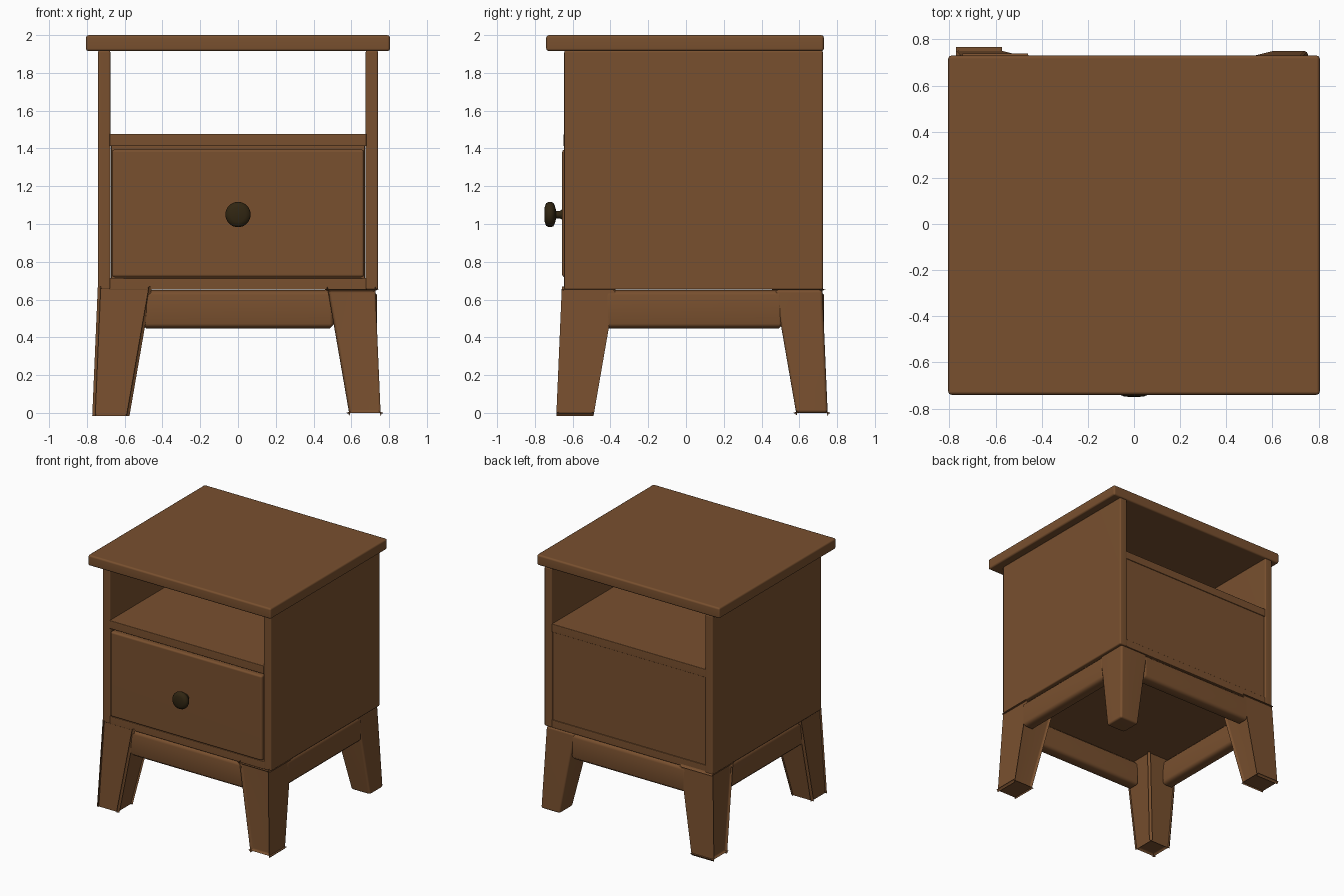
import bpy, bmesh, math
from mathutils import Vector

cube = bpy.data.objects.get("Cube")
if cube:
    bpy.data.objects.remove(cube, do_unlink=True)


def material(name, colour):
    m = bpy.data.materials.new(name)
    m.use_nodes = True
    m.diffuse_color = colour
    m.node_tree.nodes["Principled BSDF"].inputs["Base Color"].default_value = colour
    return m


WOOD = material("warm brown wood", (0.19, 0.08, 0.028, 1))
DARK = material("dark knob", (0.03, 0.019, 0.006, 1))
MID_Y = 0.04


def finish(name, bm, mat, bevel=0.0, segments=2):
    """Round the edges, then add the mesh with clean shading."""
    if bevel:
        bmesh.ops.bevel(bm, geom=bm.edges[:], offset=bevel, segments=segments,
                        profile=0.5, affect='EDGES')
    bmesh.ops.recalc_face_normals(bm, faces=bm.faces[:])
    mesh = bpy.data.meshes.new(name)
    bm.to_mesh(mesh)
    bm.free()
    mesh.materials.append(mat)
    obj = bpy.data.objects.new(name, mesh)
    bpy.context.collection.objects.link(obj)
    bpy.ops.object.select_all(action='DESELECT')
    obj.select_set(True)
    bpy.context.view_layer.objects.active = obj
    bpy.ops.object.shade_smooth_by_angle(angle=math.radians(50))
    obj.modifiers.new("Clean shading", 'WEIGHTED_NORMAL').keep_sharp = True
    return obj


def box(name, x, y, z, bevel=0.01, segments=2):
    """Box from (min, max) ranges."""
    bm = bmesh.new()
    bmesh.ops.create_cube(bm, size=1)
    for v in bm.verts:
        v.co = Vector([(r[0] + r[1]) / 2 + c * (r[1] - r[0])
                       for c, r in zip(v.co, (x, y, z))])
    return finish(name, bm, WOOD, bevel, segments)


# Cabinet
box("table_top", (-0.805, 0.805), (-0.74, 0.73), (1.915, 2.0), 0.014)
for side, s in (("left", 1), ("right", -1)):
    box(side + "_side_panel", sorted((s * 0.675, s * 0.742)), (-0.645, 0.725), (0.652, 1.918))
box("shelf", (-0.68, 0.68), (-0.648, 0.72), (1.412, 1.477), 0.004)
box("bottom_panel", (-0.68, 0.68), (-0.643, 0.72), (0.652, 0.714), 0.004)
box("back_panel", (-0.672, 0.672), (0.66, 0.715), (0.7, 1.415), 0.004)

# Drawer
box("drawer_front", (-0.668, 0.668), (-0.656, -0.58), (0.718, 1.395), 0.015)
box("drawer_body", (-0.65, 0.65), (-0.59, 0.62), (0.73, 1.37), 0)

# Aprons between the legs
for name, s in (("front", -1), ("back", 1)):
    y = sorted((MID_Y + s * 0.58, MID_Y + s * 0.69))
    box(name + "_apron", (-0.51, 0.51), y, (0.447, 0.65), 0.025, 1)
for name, s in (("left", 1), ("right", -1)):
    x = sorted((s * 0.625, s * 0.735))
    box(name + "_apron", x, (MID_Y - 0.475, MID_Y + 0.475), (0.447, 0.65), 0.025, 1)

# Tapered, splayed legs
for fb, sy in (("front", -1), ("back", 1)):
    for lr, sx in (("left", 1), ("right", -1)):
        bm = bmesh.new()
        bmesh.ops.create_cube(bm, size=1)
        for v in bm.verts:
            inner, outer = (0.475, 0.727) if v.co.z > 0 else (0.588, 0.755)
            px = outer if v.co.x > 0 else inner
            py = (outer if v.co.y > 0 else inner) - 0.045
            v.co = Vector((sx * px, MID_Y + sy * py, 0.652 if v.co.z > 0 else 0))
        finish(fb + "_" + lr + "_leg", bm, WOOD, 0.016)

# Turned knob: (radius, distance from drawer outwards)
profile = [(0.03, 0), (0.02, 0.015), (0.02, 0.035), (0.045, 0.042), (0.062, 0.05),
           (0.067, 0.063), (0.067, 0.075), (0.06, 0.089), (0.04, 0.096), (0, 0.098)]
bm = bmesh.new()
verts = [bm.verts.new((r, -0.652 - d, 1.05)) for r, d in profile]
edges = [bm.edges.new(pair) for pair in zip(verts, verts[1:])]
bmesh.ops.spin(bm, geom=verts + edges, cent=(0, 0, 1.05), axis=(0, 1, 0),
               angle=math.tau, steps=32)
bmesh.ops.remove_doubles(bm, verts=bm.verts[:], dist=0.0005)
finish("drawer_knob", bm, DARK)
